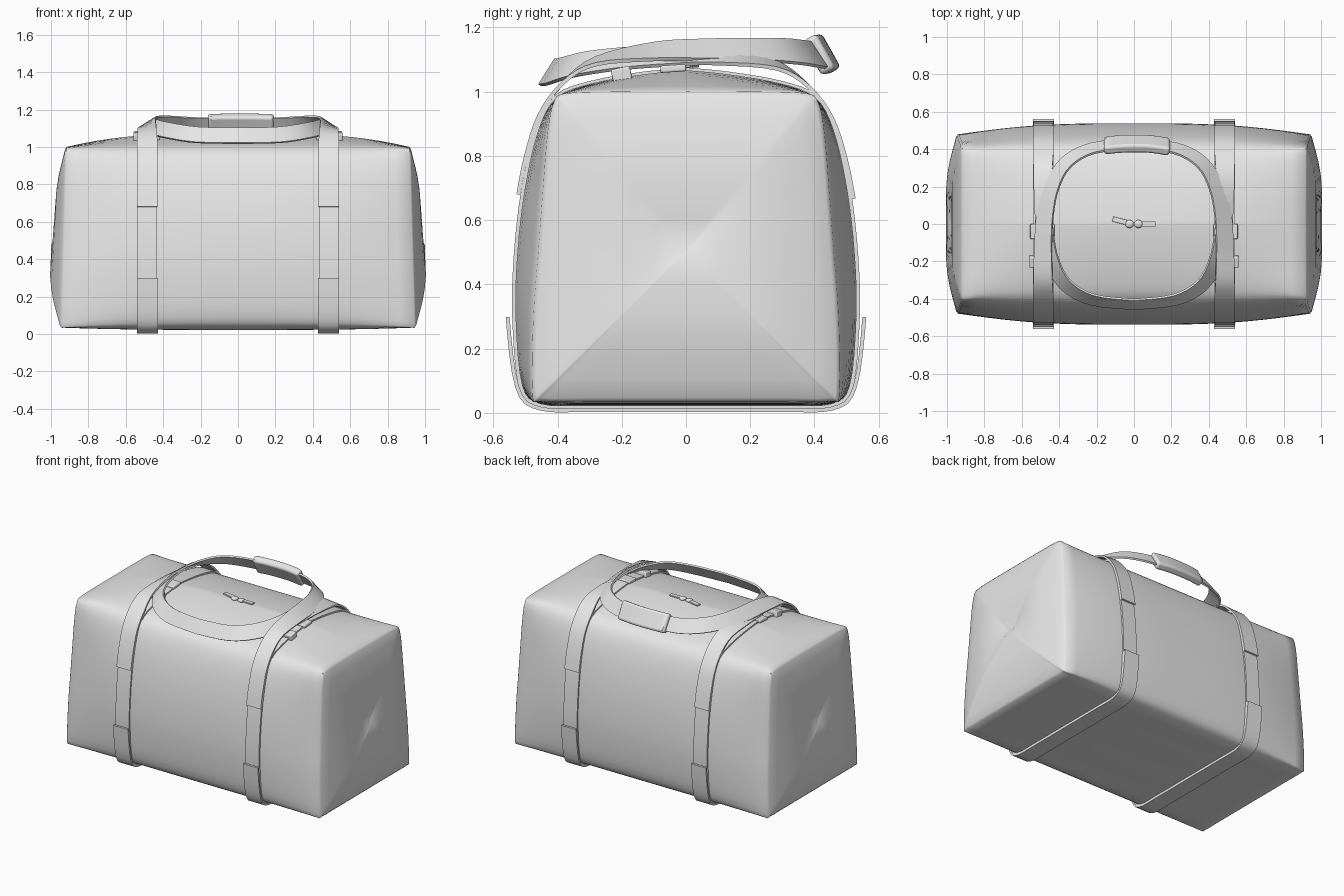
import bpy
import bmesh
import math
from mathutils import Vector

cube = bpy.data.objects.get("Cube")
if cube:
    bpy.data.objects.remove(cube, do_unlink=True)

fabric = bpy.data.materials.new("grey_fabric")
fabric.use_nodes = True
fabric.diffuse_color = (0.8, 0.8, 0.8, 1)
fabric.node_tree.nodes["Principled BSDF"].inputs["Base Color"].default_value = (0.8, 0.8, 0.8, 1)


def spline(pts, steps=4):
    """Smooth curve through points of any dimension."""
    pts = [Vector(p) for p in pts]
    out = []
    for i in range(len(pts) - 1):
        a, b, c, d = pts[max(i - 1, 0)], pts[i], pts[i + 1], pts[min(i + 2, len(pts) - 1)]
        for k in range(steps):
            t = k / steps
            out.append(b + (c - a) * (t / 2) + (a * 2 - b * 5 + c * 4 - d) * (t * t / 2)
                       + (b * 3 - a - c * 3 + d) * (t ** 3 / 2))
    return out + [pts[-1]]


def finish(name, bm, angle=40, bevel=0):
    bmesh.ops.recalc_face_normals(bm, faces=bm.faces)
    mesh = bpy.data.meshes.new(name)
    bm.to_mesh(mesh)
    bm.free()
    mesh.materials.append(fabric)
    obj = bpy.data.objects.new(name, mesh)
    bpy.context.collection.objects.link(obj)
    if bevel:
        mod = obj.modifiers.new("soft_edges", 'BEVEL')
        mod.width = bevel
        mod.segments = 3
    bpy.ops.object.select_all(action='DESELECT')
    obj.select_set(True)
    bpy.context.view_layer.objects.active = obj
    bpy.ops.object.shade_smooth_by_angle(angle=math.radians(angle))
    return obj


def loft(bm, loops):
    """Join closed loops of equal length; return the vertex loops."""
    rings = [[bm.verts.new(p) for p in loop] for loop in loops]
    n = len(rings[0])
    for r, s in zip(rings, rings[1:]):
        for i in range(n):
            bm.faces.new((r[i], r[(i + 1) % n], s[(i + 1) % n], s[i]))
    return rings


def ribbon(name, path, widths, thick, bevel=0):
    """Flat band along a path, with a width vector at each point."""
    loops = []
    for i, (p, w) in enumerate(zip(path, widths)):
        tangent = path[min(i + 1, len(path) - 1)] - path[max(i - 1, 0)]
        n = tangent.cross(w).normalized() * thick / 2
        w = w / 2
        loops.append((p - w - n, p + w - n, p + w + n, p - w + n))
    bm = bmesh.new()
    rings = loft(bm, loops)
    bm.faces.new(rings[0])
    bm.faces.new(rings[-1])
    return finish(name, bm, 40, bevel)


# Half cross-sections (y, z) from bottom centre to top centre
MID = spline([(0, .023), (.3, .023), (.45, .028), (.513, .09), (.537, .3), (.533, .5),
              (.508, .7), (.462, .88), (.40, .982), (.28, 1.028), (.12, 1.06), (0, 1.075)])
END = spline([(0, .035), (.3, .035), (.45, .036), (.478, .06), (.475, .3), (.46, .5),
              (.445, .7), (.43, .88), (.41, .97), (.37, .995), (.2, 1.0), (0, 1.0)])
RIM = 0.925


def half_section(x):
    t = min(abs(x) / RIM, 1) ** 3
    return [a.lerp(b, t) for a, b in zip(MID, END)]


def mirrored(half):
    return [Vector((-p.x, p.y)) for p in half]


# Bag body: lofted sections, gently domed ends that lean in towards the top
cap = [(.975, .934), (.85, .95), (.7, .968), (.55, .98), (.4, .986), (.2, .982), (.05, .98)]
stations = [RIM * i / 12 for i in range(-12, 13)]
spec = [(-x, s) for s, x in reversed(cap)] + [(x, 1) for x in stations] + [(x, s) for s, x in cap]
loops = []
for x, s in spec:
    half = half_section(x)
    ring = half + mirrored(half)[-2:0:-1]
    loops.append([(x * (1.02 - .03 * p.y), p.x * s, .5 + (p.y - .5) * s) for p in ring])
bm = bmesh.new()
rings = loft(bm, loops)
bm.faces.new(rings[0])
bm.faces.new(rings[-1])
finish("bag_body", bm, 60)

STRAP_X = 0.485
WIDTH = 0.108


def hug(name, x, pts, offset, width, thick):
    """Band lying on the body, pushed out along the section normal."""
    path = []
    for i, p in enumerate(pts):
        d = (pts[min(i + 1, len(pts) - 1)] - pts[max(i - 1, 0)]).normalized()
        q = p + Vector((d.y, -d.x)) * offset(p.y)
        path.append(Vector((x, q.x, q.y)))
    ribbon(name, path, [Vector((width, 0, 0))] * len(path), thick)


half = half_section(STRAP_X)
under = mirrored(half)[::-1] + half[1:]
over = half + mirrored(half)[-2::-1]

for side, label in ((-1, "right"), (1, "left")):
    x = side * STRAP_X
    # Straps round the belly, lower sleeves and short top straps
    hug(label + "_strap", x, [p for p in under if p.y < .99], lambda z: .007, WIDTH - .006, .012)
    hug(label + "_strap_sleeve", x, [p for p in under if p.y < .31],
        lambda z: .015 + .04 * z, WIDTH + .004, .012)
    hug(label + "_top_strap", x, [p for p in over if p.y > .97], lambda z: .006, WIDTH, .01)

# Carry handles: half path from strap to middle, then mirrored
HALF_PATH = [(.485, -.522, .68), (.485, -.498, .80), (.485, -.455, .93), (.485, -.38, 1.03),
             (.487, -.28, 1.095), (.485, -.1, 1.125), (.475, .05, 1.13), (.44, .2, 1.13),
             (.36, .33, 1.125), (.22, .405, 1.115), (0, .43, 1.115)]
HALF_WIDTH = [(-WIDTH, 0, 0)] * 4 + [(-.1, 0, .02), (-.09, 0, .05), (-.085, -.01, .06),
              (-.07, -.03, .065), (-.04, -.05, .075), (-.02, -.05, .08), (0, -.05, .08)]


def handle(name, facing, lower, sag):
    """Handle lowered as a whole and easing down towards its middle."""
    path, widths = spline(HALF_PATH), spline(HALF_WIDTH)
    for i, (p, w) in enumerate(zip(path, widths)):
        t = max(0, 2 * i / (len(path) - 1) - 1)
        p.z -= lower + sag * t * t * (3 - 2 * t)
        p.y *= facing
        w.y *= facing
    flip = Vector((-1, 1, 1))
    path += [p * flip for p in path[-2::-1]]
    widths += [w * flip for w in widths[-2::-1]]
    ribbon(name, path, widths, .012)


handle("front_handle", 1, 0, 0)
handle("back_handle", -1, .013, .042)

# Padded grip wrapped round one handle
grip = spline([(-.16, .418, 1.115), (-.08, .427, 1.117), (.02, .43, 1.117), (.1, .426, 1.117), (.19, .412, 1.115)])
ribbon("handle_grip", grip, [Vector((0, -.06, .107))] * len(grip), .05, .014)


def block(name, loc, size, tilt=0, turn=0, bevel=.006):
    bm = bmesh.new()
    bmesh.ops.create_cube(bm, size=1)
    bmesh.ops.scale(bm, vec=size, verts=bm.verts)
    obj = finish(name, bm, 40, bevel)
    obj.location = loc
    obj.rotation_euler = (math.radians(tilt), 0, math.radians(turn))


# Buckles on the top straps
for side, label in ((-1, "right"), (1, "left")):
    block(label + "_buckle", (side * .49, -.2, 1.05), (.14, .06, .05), 12)
    block(label + "_buckle_clip", (side * .49, -.04, 1.072), (.13, .08, .022), 4)

# Zip sliders and pulls
for side, label, y in ((-1, "right", .018), (1, "left", 0)):
    bm = bmesh.new()
    bmesh.ops.create_uvsphere(bm, u_segments=12, v_segments=8, radius=1)
    bmesh.ops.scale(bm, vec=(.024, .022, .012), verts=bm.verts)
    finish(label + "_zip_slider", bm).location = (side * .024, 0, 1.079)
    block(label + "_zip_pull", (side * .078, y, 1.08), (.075, .028, .009), 0, -14 if side < 0 else 0, .002)
